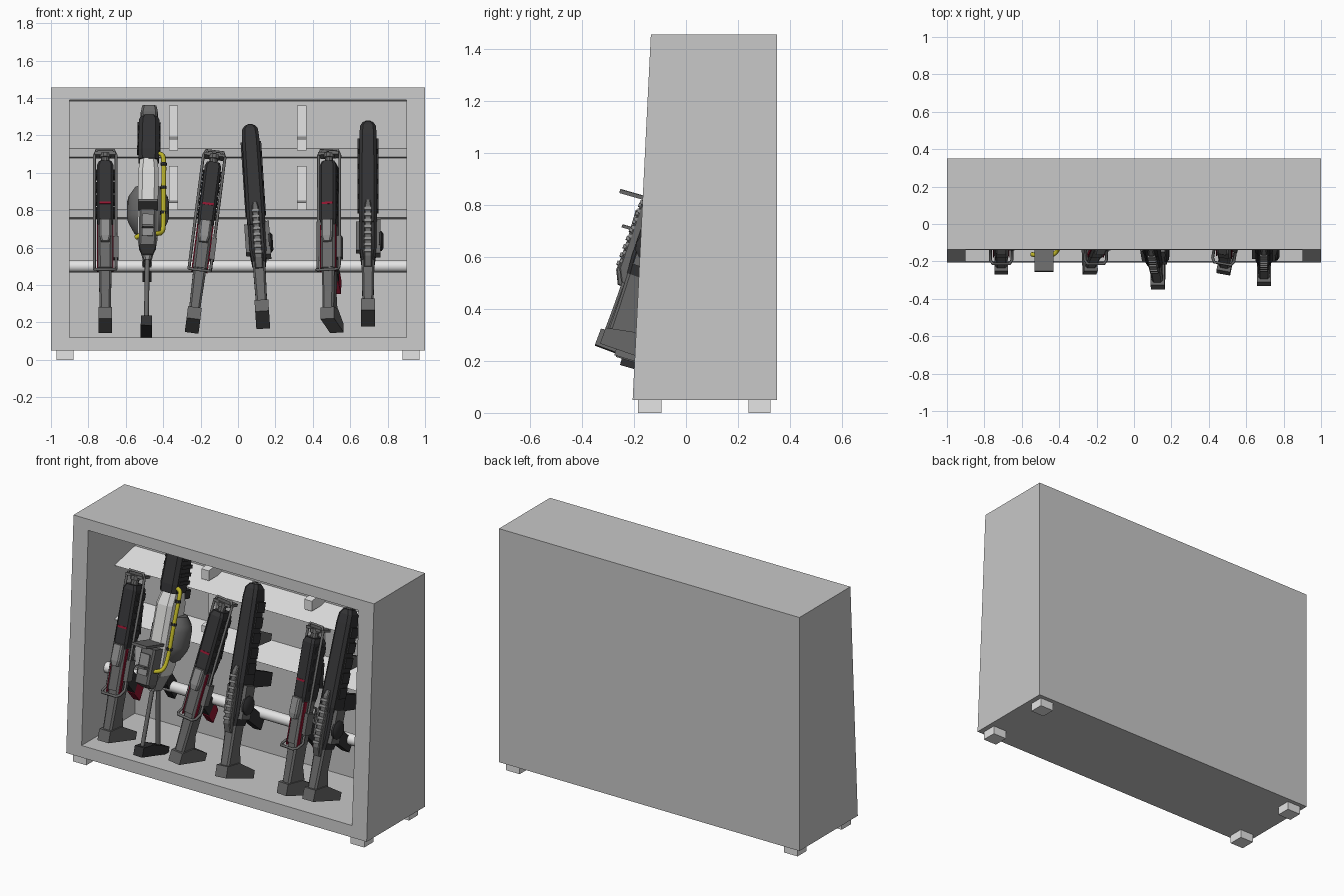
import bpy, bmesh, math
from mathutils import Matrix, Vector

if "Cube" in bpy.data.objects:
    bpy.data.objects.remove(bpy.data.objects["Cube"])

def material(name, r, g, b):
    m = bpy.data.materials.new(name)
    m.diffuse_color = (r, g, b, 1)
    m.use_nodes = True
    m.node_tree.nodes["Principled BSDF"].inputs["Base Color"].default_value = m.diffuse_color
    return m

CASE = material("case grey", .58, .58, .58)
PALE = material("pale grey", .78, .78, .78)
DARK = material("gunmetal black", .032, .032, .034)
GREY = material("steel grey", .14, .14, .14)
MID = material("mid grey", .27, .27, .27)
WHITE = material("off white", .66, .66, .65)
YELLOW = material("hose yellow", .5, .45, .02)
RED = material("dark red", .28, .008, .03)
ID = Matrix()

def make(name, verts, faces, mat, M=ID):
    bm = bmesh.new()
    vs = [bm.verts.new(M @ Vector(v)) for v in verts]
    for f in faces:
        bm.faces.new([vs[i] for i in f])
    bmesh.ops.recalc_face_normals(bm, faces=bm.faces[:])
    me = bpy.data.meshes.new(name)
    bm.to_mesh(me)
    bm.free()
    me.materials.append(mat)
    ob = bpy.data.objects.new(name, me)
    bpy.context.collection.objects.link(ob)
    return ob

def rings(name, loops, mat, M=ID):
    n = len(loops[0])
    verts = [v for l in loops for v in l]
    faces = [(k*n+i, k*n+(i+1) % n, (k+1)*n+(i+1) % n, (k+1)*n+i)
             for k in range(len(loops)-1) for i in range(n)]
    faces += [tuple(range(n)), tuple(range(len(verts)-n, len(verts)))]
    return make(name, verts, faces, mat, M)

def prism(name, prof, u0, u1, mat, M=ID):
    """Side profile of (y, z) points, extruded across x."""
    return rings(name, [[(u, y, z) for y, z in prof] for u in (u0, u1)], mat, M)

def box(name, u0, u1, v0, v1, w0, w1, mat, M=ID):
    return prism(name, [(v0, w0), (v1, w0), (v1, w1), (v0, w1)], u0, u1, mat, M)

def loft(name, stations, mat, M=ID, c=.012):
    """Chamfered-rectangle sections (w, half width, v front, v back) along z."""
    out = []
    for w, h, a, b in stations:
        out.append([(h-c, a, w), (h, a+c, w), (h, b-c, w), (h-c, b, w),
                    (c-h, b, w), (-h, b-c, w), (-h, a+c, w), (c-h, a, w)])
    return rings(name, out, mat, M)

def lathe(name, prof, v, mat, M=ID, n=16, u=0):
    ob = rings(name, [[(u+r*math.cos(2*math.pi*i/n), v+r*math.sin(2*math.pi*i/n), w)
                       for i in range(n)] for r, w in prof], mat, M)
    bpy.context.view_layer.objects.active = ob
    ob.select_set(True)
    bpy.ops.object.shade_smooth_by_angle(angle=math.radians(35))
    ob.select_set(False)
    return ob

def tube(name, pts, r, mat, M=ID, closed=False, smooth=False):
    cu = bpy.data.curves.new(name, 'CURVE')
    cu.dimensions = '3D'
    cu.bevel_depth, cu.bevel_resolution, cu.use_fill_caps = r, 1, True
    sp = cu.splines.new('NURBS' if smooth else 'POLY')
    sp.points.add(len(pts)-1)
    for p, co in zip(sp.points, pts):
        p.co = (*(M @ Vector(co)), 1)
    sp.use_cyclic_u = closed
    if smooth:
        sp.order_u, sp.use_endpoint_u, sp.resolution_u = 3, True, 5
    cu.materials.append(mat)
    ob = bpy.data.objects.new(name, cu)
    bpy.context.collection.objects.link(ob)
    return ob

def pose(x, y, z, lean, side=0, roll=0):
    R = lambda a, ax: Matrix.Rotation(math.radians(a), 4, ax)
    return Matrix.Translation((x, y, z)) @ R(side, 'Y') @ R(-lean, 'X') @ R(roll, 'Z')

# cabinet shell with leaning front and open cavity
def rect(x, z0, z1, y=None):
    f = lambda z: -.205 + .07*(z-.05)/1.405 if y is None else y
    return [(-x, f(z0), z0), (x, f(z0), z0), (x, f(z1), z1), (-x, f(z1), z1)]
rings("cabinet_shell", [rect(1, .05, 1.455, .35), rect(1, .05, 1.455),
                        rect(.9, .12, 1.39), rect(.9, .12, 1.38, .305)], CASE)
for sx in (-1, 1):
    for y0, y1 in ((-.185, -.095), (.24, .325)):
        box("cabinet_foot", sx*.88, sx*.97, y0, y1, 0, .055, PALE)

# wall ledges, support rail and hooks
for z in (1.085, .76):
    prism("wall_ledge", [(.11, z), (.31, z+.045), (.31, z-.01), (.12, z-.006)], -.9, .9, PALE)
rail = Matrix.Translation((-.9, .04, .5)) @ Matrix.Rotation(math.pi/2, 4, 'Y')
lathe("support_rail", [(.032, 0), (.032, 1.8)], 0, PALE, rail)
for x in (-.345, .34):
    prism("upper_hook", [(.31, 1.12), (.18, 1.12), (.18, 1.18), (.25, 1.19), (.25, 1.36), (.31, 1.36)],
          x-.025, x+.025, PALE)
    prism("lower_hook", [(.31, .80), (.18, .80), (.18, .84), (.25, .85), (.25, 1.035), (.31, 1.035)],
          x-.025, x+.025, PALE)

def stock(M, h):
    prism("butt_plate", [(-.05, 0), (.22, 0), (.22, .045), (.06, .085), (-.05, .065)], -h, h, GREY, M)
    loft("stock_neck", [(.06, h*.8, -.035, .10), (.16, h*.85, -.035, .06), (.42, h, -.04, .055)], GREY, M, .01)

# compact blaster with wire guard and red trim
def compact(M):
    stock(M, .037)
    loft("receiver", [(.29, .038, -.045, .06), (.55, .04, -.045, .06)], GREY, M)
    loft("barrel_shroud", [(.52, .038, -.045, .065), (.56, .044, -.05, .07), (.86, .044, -.05, .065),
                           (.885, .034, -.04, .05)], DARK, M)
    lathe("muzzle", [(.022, .87), (.022, .91), (.03, .912), (.03, .935)], 0, GREY, M, 10)
    box("muzzle_bracket", -.056, .056, -.02, .06, .925, .94, GREY, M)
    loft("top_sight", [(.43, .022, -.07, -.03), (.46, .03, -.075, -.03), (.55, .03, -.07, -.03)], MID, M, .008)
    for s in (-1, 1):
        box("red_stripe", s*.038, s*.044, -.035, -.015, .27, .53, RED, M)
        for k in range(4):
            box("shroud_rib", s*.04, s*.049, -.02, .055, .59+k*.07, .63+k*.07, DARK, M)
    box("red_band", -.03, .03, -.052, -.04, .64, .652, RED, M)
    tube("wire_guard", [(-.058, -.05, .275), (-.058, -.01, .3), (-.058, 0, .925), (-.045, 0, .955),
                        (.045, 0, .955), (.058, 0, .925), (.058, -.01, .3), (.058, -.05, .275),
                        (.045, -.07, .268), (-.045, -.07, .268)], .008, GREY, M, True)
    box("side_bolt", .04, .07, -.02, .03, .35, .47, GREY, M)
    prism("grip", [(.05, .33), (.05, .43), (.17, .345), (.15, .265)], -.024, .024, DARK, M)
    prism("red_magazine", [(.15, .26), (.17, .35), (.235, .29), (.22, .215)], -.022, .022, RED, M)
    tube("trigger_guard", [(0, .055, .50), (0, .11, .48), (0, .12, .39)], .007, GREY, M)
    loft("foregrip", [(.60, .026, .06, .12), (.74, .026, .06, .10)], DARK, M)

# long rifle with dark shroud
def rifle(M):
    stock(M, .037)
    loft("receiver", [(.29, .036, -.04, .07), (.36, .045, -.045, .08), (.55, .045, -.045, .08)], DARK, M)
    loft("long_shroud", [(.5, .046, -.05, .07), (.53, .049, -.055, .075), (1.0, .046, -.05, .06),
                         (1.05, .042, -.045, .05), (1.075, .028, -.03, .035)], DARK, M, .016)
    lathe("bore", [(.018, 1.07), (.018, 1.083)], 0, GREY, M, 8)
    loft("top_rail", [(.25, .022, -.05, -.03), (.30, .022, -.075, -.03), (.59, .017, -.075, -.03),
                      (.62, .012, -.06, -.03)], GREY, M, .005)
    for k in range(8):
        box("rail_tooth", -.02, .02, -.082, -.07, .32+k*.034, .335+k*.034, MID, M)
    for s in (-1, 1):
        for k in range(5):
            box("shroud_rib", s*.044, s*.055, -.02, .05, .58+k*.085, .64+k*.085, DARK, M)
    box("left_flange", -.065, -.04, -.02, .04, .35, .51, GREY, M)
    box("side_plate", .04, .068, -.03, .05, .33, .52, GREY, M)
    knob = M @ Matrix.Translation((.06, .01, .41)) @ Matrix.Rotation(math.pi/2, 4, 'Y')
    lathe("side_knob", [(.055, 0), (.055, .012), (.04, .022)], 0, DARK, knob, 12)
    prism("grip", [(.05, .34), (.05, .43), (.26, .335), (.24, .265)], -.024, .024, DARK, M)
    prism("magazine", [(.07, .50), (.07, .60), (.27, .585), (.27, .51)], -.024, .024, DARK, M)
    prism("foregrip", [(.05, .72), (.05, .82), (.21, .80), (.21, .76)], -.02, .02, GREY, M)
    tube("trigger_guard", [(0, .07, .50), (0, .13, .48), (0, .13, .395)], .007, GREY, M)

# white launcher with tank and yellow hose
def launcher(M):
    prism("butt_pad", [(-.05, -.02), (.21, -.02), (.21, .02), (.05, .045), (-.05, .035)], -.03, .03, DARK, M)
    tube("upper_strut", [(0, -.02, .02), (0, -.02, .38)], .013, GREY, M)
    tube("lower_strut", [(0, .14, .02), (0, .03, .38)], .013, GREY, M)
    loft("rear_wedge", [(.35, .018, -.04, .06), (.46, .046, -.055, .09)], MID, M, .01)
    loft("white_body", [(.44, .044, -.055, .10), (.50, .054, -.07, .11), (.84, .054, -.07, .10),
                        (.93, .046, -.04, .08)], WHITE, M, .022)
    loft("barrel_jacket", [(.91, .054, -.055, .08), (.96, .056, -.06, .085), (1.13, .054, -.055, .08),
                           (1.16, .04, -.04, .065)], DARK, M, .02)
    for k in range(4):
        box("jacket_rib", -.062, .062, -.03, .07, .96+k*.045, .98+k*.045, DARK, M)
    loft("muzzle_cap", [(1.14, .042, -.04, .065), (1.17, .046, -.045, .07), (1.21, .038, -.035, .06)], GREY, M)
    lathe("tank", [(.035, .50), (.075, .53), (.105, .585), (.112, .61), (.112, .70), (.105, .73),
                   (.075, .775), (.04, .785), (.04, .82)], .07, GREY, M, 16)
    loft("sight_base", [(.37, .03, -.09, -.05), (.40, .046, -.15, -.05), (.60, .046, -.14, -.05)], GREY, M, .01)
    box("sight_window", -.03, .03, -.156, -.147, .45, .57, MID, M)
    box("front_sight_plate", -.05, .05, -.235, -.06, .615, .63, GREY, M)
    box("rear_sight_plate", -.03, .03, -.19, -.12, .49, .502, GREY, M)
    hose = [(.02, -.03, .945), (.07, -.03, .945), (.082, -.04, .91), (.082, -.05, .75), (.084, -.05, .57),
            (.082, -.07, .49), (.05, -.105, .475), (-.02, -.11, .475), (-.065, -.09, .455)]
    tube("yellow_hose", hose, .013, YELLOW, M, smooth=True)
    for w in (.60, .74, .87):
        lathe("hose_clip", [(.017, w), (.017, w+.015)], -.048, DARK, M, 8, u=.081)
    prism("grip", [(.08, .38), (.08, .47), (.22, .36), (.19, .29)], -.024, .024, DARK, M)
    loft("foregrip", [(.86, .022, .07, .17), (.91, .022, .07, .17)], DARK, M, .008)

# six racked pieces
compact(pose(-.71, -.222, .206, 16.5))
launcher(pose(-.49, -.20, .19, 16, .8))
compact(pose(-.24, -.222, .206, 16.5, 7.3))
rifle(pose(.13, -.303, .243, 20.5, -3.8))
compact(pose(.487, -.222, .206, 16.5, 0, -11))
rifle(pose(.695, -.283, .25, 19))
